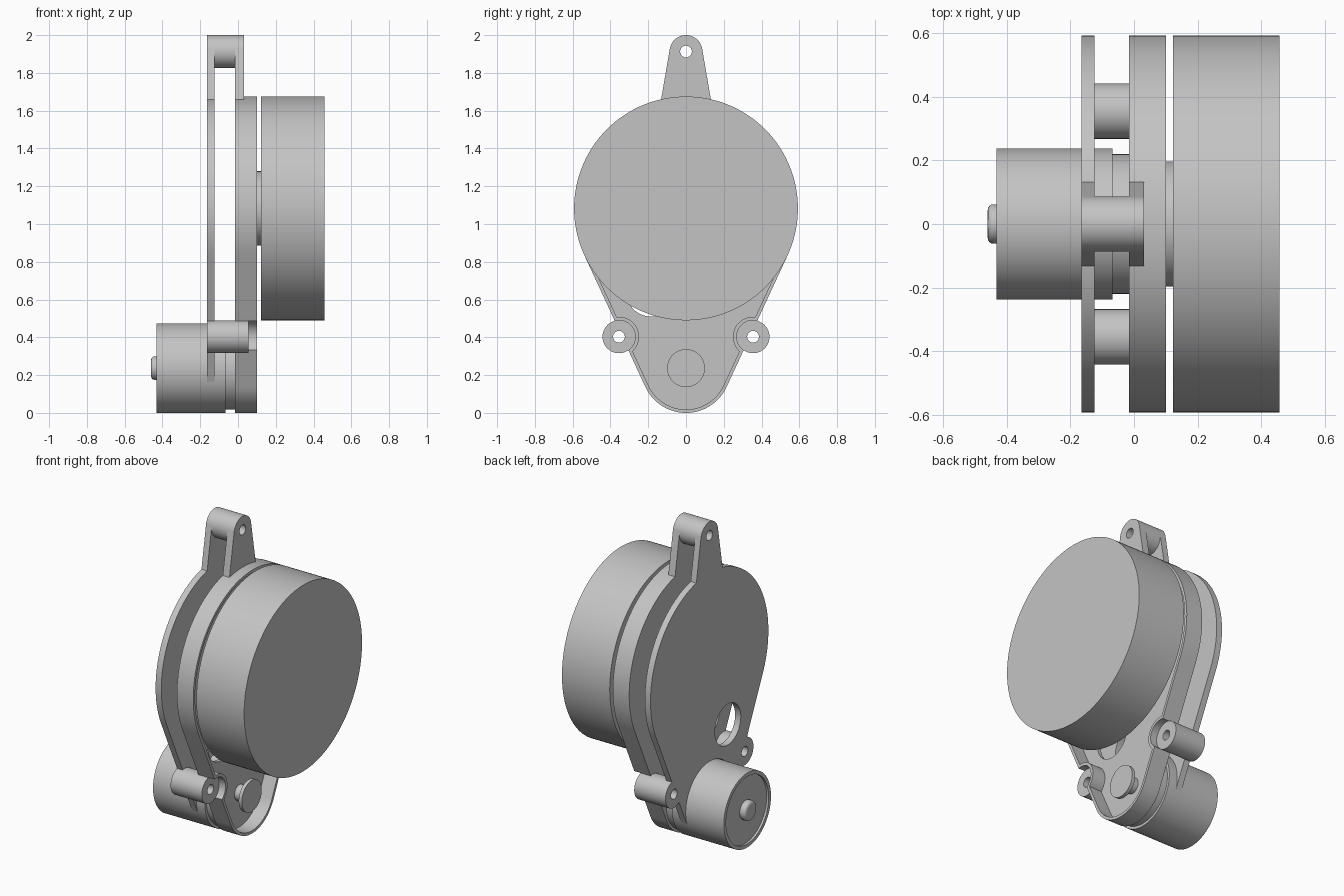
import bpy, bmesh
from math import sin, cos, tau, radians
from mathutils import Vector
from mathutils.geometry import convex_hull_2d

cube = bpy.data.objects.get("Cube")
if cube:
    bpy.data.objects.remove(cube, do_unlink=True)

grey = bpy.data.materials.new("plain grey")
grey.use_nodes = True
colour = (0.55, 0.55, 0.55, 1)
grey.diffuse_color = colour
grey.node_tree.nodes["Principled BSDF"].inputs["Base Color"].default_value = colour

# Shared layout: (y, z, radius) circles seen along the x axis
DRUM_Z, DRUM_R = 1.0825, 0.5925
MOTOR_Z, MOTOR_R = 0.237, 0.237
POST_Y, POST_Z, POST_R = 0.355, 0.403, 0.087
LUG_Z = 1.913
HOLE_R = 0.031
WIRE_HOLE = (-0.185, 0.64, 0.13)
BACK, BACK_IN, TRAY, RIM = -0.165, -0.125, -0.015, 0.10


def prism(name, circles, x0, x1, segments=96):
    """Convex outline wrapped round the circles, extruded along x."""
    pts = []
    for y, z, r in circles:
        n = segments if r else 1
        pts += [Vector((y + r * cos(tau * i / n), z + r * sin(tau * i / n))) for i in range(n)]
    outline = [pts[i] for i in convex_hull_2d(pts)]
    bm = bmesh.new()
    face = bm.faces.new([bm.verts.new((x0, p.x, p.y)) for p in outline])
    top = bmesh.ops.extrude_face_region(bm, geom=[face])["geom"]
    bmesh.ops.translate(bm, vec=(x1 - x0, 0, 0),
                        verts=[v for v in top if isinstance(v, bmesh.types.BMVert)])
    bmesh.ops.recalc_face_normals(bm, faces=bm.faces)
    mesh = bpy.data.meshes.new(name)
    bm.to_mesh(mesh)
    bm.free()
    mesh.materials.append(grey)
    obj = bpy.data.objects.new(name, mesh)
    bpy.context.collection.objects.link(obj)
    return obj


def cut(obj, *cutters):
    """Subtract each cutter, bake the result and discard the cutters."""
    for c in cutters:
        mod = obj.modifiers.new("cut", "BOOLEAN")
        mod.operation, mod.solver, mod.object = "DIFFERENCE", "EXACT", c
    graph = bpy.context.evaluated_depsgraph_get()
    mesh = bpy.data.meshes.new_from_object(obj.evaluated_get(graph))
    obj.modifiers.clear()
    obj.data = mesh
    for c in cutters:
        bpy.data.objects.remove(c, do_unlink=True)
    return obj


def bore(y, z, r, x0=-1, x1=1):
    return prism("cutter", [(y, z, r)], x0, x1)


def body(inset=0):
    return [(0, DRUM_Z, DRUM_R - inset), (0, MOTOR_Z, MOTOR_R - inset)]


parts = []
sides = (-1, 1)

# Main drum and its axle
parts.append(prism("drum", [(0, DRUM_Z, DRUM_R)], 0.122, 0.458, 160))
parts.append(prism("drum_axle", [(0, DRUM_Z, 0.197)], 0.0, 0.13))

# Open tray with a thin rim that curls round the posts
pocket = cut(prism("pocket", body(0.018), 0.01, 0.2, 160),
             *[bore(s * POST_Y, POST_Z, 0.106) for s in sides])
parts.append(cut(prism("tray", body(), TRAY, RIM, 160), pocket, bore(*WIRE_HOLE),
                 *[bore(s * POST_Y, POST_Z, POST_R) for s in sides]))

# Back plate
parts.append(cut(prism("back_plate", body(), BACK, BACK_IN, 160),
                 bore(*WIRE_HOLE), bore(0, MOTOR_Z, MOTOR_R + 0.002),
                 *[bore(s * POST_Y, POST_Z, POST_R) for s in sides]))

# Hollow side posts
for s, label in zip(sides, ("right", "left")):
    parts.append(cut(prism(label + "_post", [(s * POST_Y, POST_Z, POST_R)], BACK, 0.055),
                     bore(s * POST_Y, POST_Z, HOLE_R)))

# Hanging lug: two tapered prongs joined by a tube
prong = [(-0.132, 1.658, 0), (0.132, 1.658, 0), (0, LUG_Z, POST_R)]
for label, x0, x1 in (("back", BACK, BACK_IN), ("front", TRAY, 0.032)):
    parts.append(cut(prism(label + "_prong", prong, x0, x1), bore(0, LUG_Z, HOLE_R)))
parts.append(cut(prism("lug_tube", [(0, LUG_Z, POST_R)], BACK_IN, TRAY),
                 bore(0, LUG_Z, HOLE_R)))

# Motor with recessed end, collar and rounded end cap
parts.append(cut(prism("motor", [(0, MOTOR_Z, MOTOR_R)], -0.432, -0.067),
                 bore(0, MOTOR_Z, 0.214, -1, -0.418)))
parts.append(prism("motor_collar", [(0, MOTOR_Z, 0.22)], -0.08, TRAY))
cap = prism("motor_end_cap", [(0, MOTOR_Z, 0.062)], -0.46, -0.41, 48)
bevel = cap.modifiers.new("round", "BEVEL")
bevel.width, bevel.segments, bevel.limit_method = 0.018, 4, "ANGLE"
parts.append(cap)

# Drive shaft and pulley inside the tray
parts.append(prism("drive_shaft", [(0, MOTOR_Z, 0.05)], 0.0, 0.08, 48))
parts.append(prism("drive_pulley", [(0, MOTOR_Z, 0.1)], 0.075, 0.097))

# Smooth the round walls, keep the rims crisp
for o in bpy.context.selected_objects:
    o.select_set(False)
for o in parts:
    o.select_set(True)
bpy.context.view_layer.objects.active = parts[0]
bpy.ops.object.shade_smooth_by_angle(angle=radians(30))
